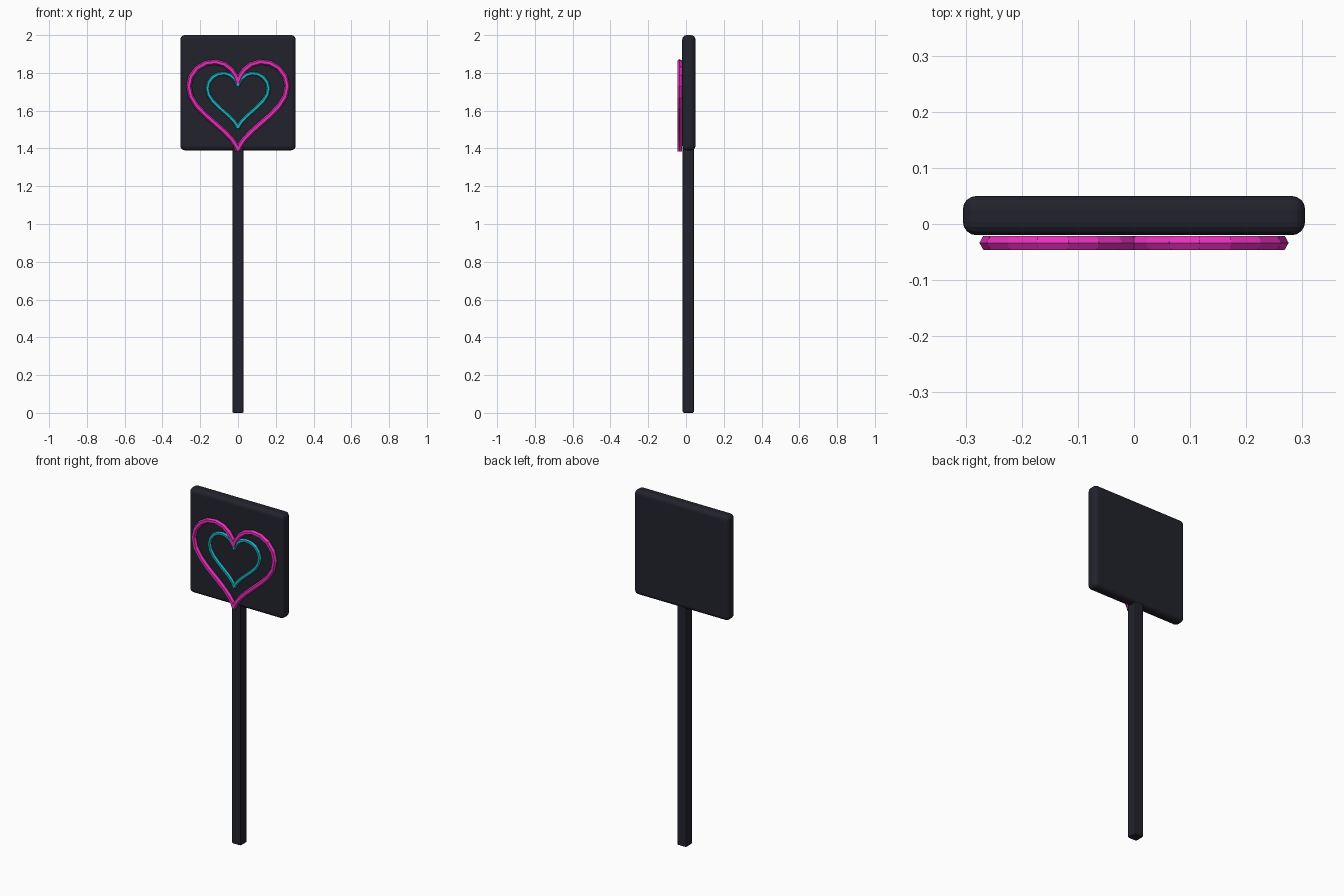
import bpy, bmesh, math
from mathutils import Vector, Matrix

if "Cube" in bpy.data.objects:
    bpy.data.objects.remove(bpy.data.objects["Cube"])


def material(name, rgb):
    m = bpy.data.materials.new(name)
    m.diffuse_color = (*rgb, 1)
    m.use_nodes = True
    m.node_tree.nodes["Principled BSDF"].inputs["Base Color"].default_value = m.diffuse_color
    return m


DARK = material("charcoal", (0.016, 0.016, 0.026))
PINK = material("neon pink", (0.80, 0.03, 0.50))
CYAN = material("neon cyan", (0.015, 0.48, 0.60))


def finish(name, bm, mat):
    me = bpy.data.meshes.new(name)
    bm.to_mesh(me)
    bm.free()
    me.materials.append(mat)
    ob = bpy.data.objects.new(name, me)
    bpy.context.collection.objects.link(ob)
    return ob


def rounded_box(name, lo, hi, radius, segments, mat):
    lo, hi = Vector(lo), Vector(hi)
    bm = bmesh.new()
    bmesh.ops.create_cube(bm, size=1, matrix=Matrix.Translation((lo + hi) / 2)
                          @ Matrix.Diagonal((*(hi - lo), 1)))
    ob = finish(name, bm, mat)
    b = ob.modifiers.new("edges", 'BEVEL')
    b.width, b.segments = radius, segments
    return ob


def heart_tube(name, scale, z, radius, y, mat, steps=36):
    """Heart outline built from short six-sided rods."""
    pts = []
    for i in range(steps):
        t = math.tau * i / steps
        h = 13*math.cos(t) - 5*math.cos(2*t) - 2*math.cos(3*t) - math.cos(4*t)
        pts.append(Vector((16 * math.sin(t)**3 * scale, y, z + h * scale)))
    bm = bmesh.new()
    for a, b in zip(pts, pts[1:] + pts[:1]):
        d = (b - a).normalized()
        side = Vector((0, 1, 0))
        rot = Matrix((side, d.cross(side), d)).transposed().to_4x4()
        bmesh.ops.create_cone(bm, cap_ends=True, segments=6, radius1=radius,
                              radius2=radius, depth=(b - a).length * 1.1,
                              matrix=Matrix.Translation((a + b) / 2) @ rot)
    return finish(name, bm, mat)


# support post and sign board
rounded_box("post", (-0.03, -0.018, 0), (0.03, 0.042, 1.42), 0.008, 2, DARK)
rounded_box("sign_board", (-0.305, -0.02, 1.39), (0.305, 0.05, 2.0), 0.024, 4, DARK)

# neon hearts on the front
heart_tube("outer_heart", 0.0163, 1.664, 0.0145, -0.0335, PINK)
heart_tube("inner_heart", 0.0101, 1.677, 0.011, -0.031, CYAN)
